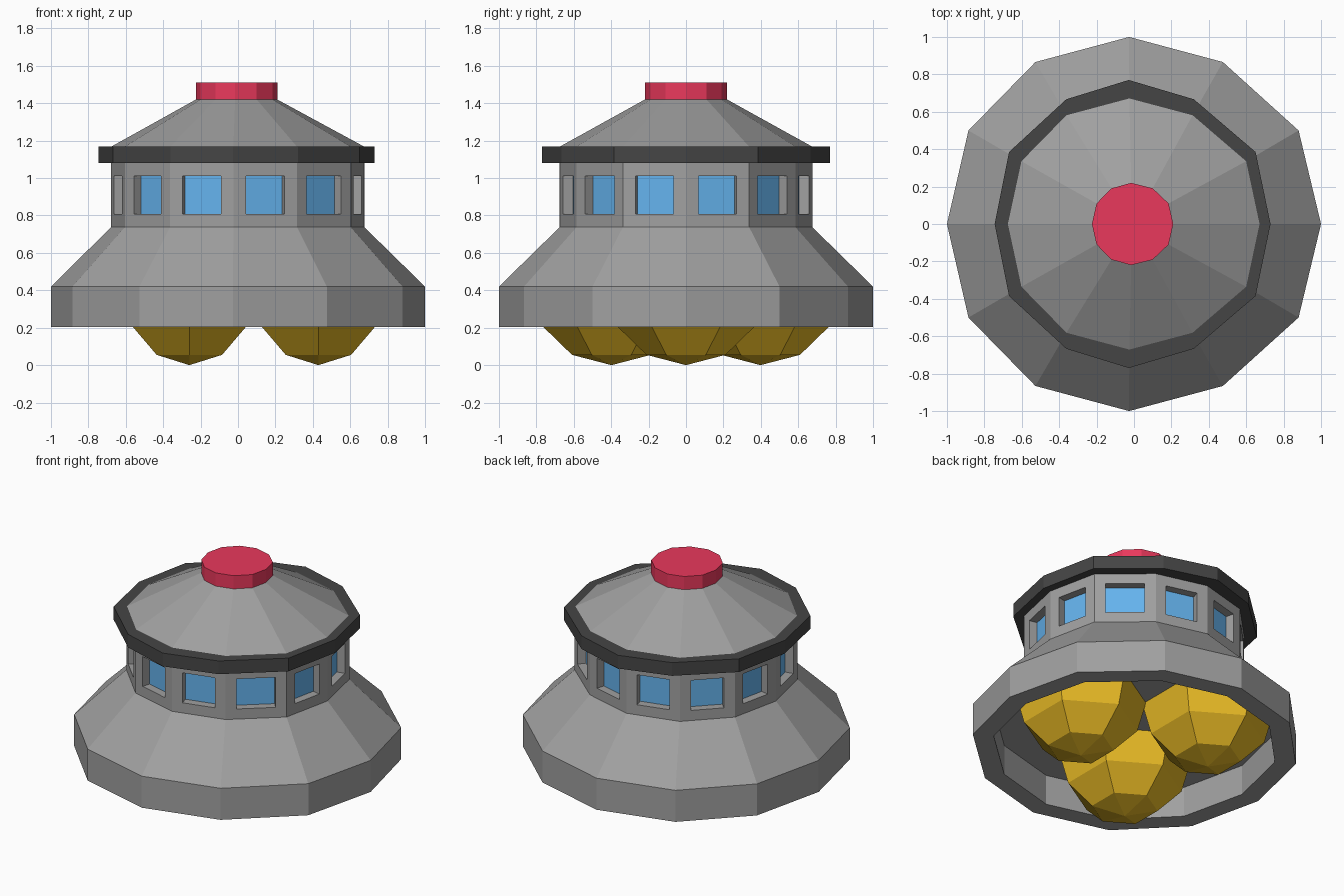
import bpy, bmesh, math

if "Cube" in bpy.data.objects:
    bpy.data.objects.remove(bpy.data.objects["Cube"])


def material(name, rgb):
    m = bpy.data.materials.new(name)
    m.diffuse_color = (*rgb, 1)
    m.use_nodes = True
    m.node_tree.nodes["Principled BSDF"].inputs["Base Color"].default_value = m.diffuse_color
    return m


def finish(name, bm, mat):
    me = bpy.data.meshes.new(name)
    bm.to_mesh(me)
    bm.free()
    ob = bpy.data.objects.new(name, me)
    bpy.context.collection.objects.link(ob)
    me.materials.append(mat)
    return ob


def ring(shape, z, s=1.0):
    """Twelve-sided outline: shape = (y radius, x of the 7 corners from +x round to -x)."""
    r, xs = shape
    corners = xs + xs[-2:0:-1]
    return [(x * s, r * s * math.sin(math.radians(30 * i)), z) for i, x in enumerate(corners)]


def loft(rows, cap_start=False, cap_end=False, closed=False):
    bm = bmesh.new()
    vs = [[bm.verts.new(p) for p in row] for row in rows]
    pairs = list(zip(vs, vs[1:])) + ([(vs[-1], vs[0])] if closed else [])
    for a, b in pairs:
        n = len(a)
        for i in range(n):
            j = (i + 1) % n
            bm.faces.new((a[i], a[j], b[j], b[i]))
    if cap_start:
        bm.faces.new(vs[0][::-1])
    if cap_end:
        bm.faces.new(vs[-1])
    bm.normal_update()
    return bm


grey = material("grey", (0.35, 0.35, 0.35))
dark = material("dark_grey", (0.06, 0.06, 0.06))
blue = material("window_blue", (0.13, 0.45, 0.85))
gold = material("gold", (0.79, 0.48, 0.018))
red = material("red", (0.82, 0.04, 0.107))

SKIRT = (1.0, [1.0, .88, .475, -.026, -.527, -.885, -1.0])
WALL = (.675, [.675, .603, .315, -.025, -.363, -.605, -.678])
EAVE = (.77, [.73, .65, .32, -.028, -.362, -.668, -.745])
CAP = (.22, [.21, .185, .10, -.015, -.12, -.2, -.225])

# flared skirt, hollow underneath
finish("skirt", loft([ring(SKIRT, .41, .87), ring(SKIRT, .205, .87), ring(SKIRT, .205),
                      ring(SKIRT, .42), ring(WALL, .738)], cap_start=True), grey)

# cabin wall: one recessed window per side
bm = loft([ring(WALL, .738), ring(WALL, 1.08)])
sides = bm.faces[:]
bmesh.ops.inset_individual(bm, faces=sides, thickness=.069, depth=0, use_even_offset=True)
bm.normal_update()
bmesh.ops.inset_individual(bm, faces=sides, thickness=0, depth=-.055)
panes = [[v.co.copy() for v in f.verts] for f in sides]
bmesh.ops.delete(bm, geom=sides, context='FACES_ONLY')
finish("cabin_wall", bm, grey)

bm = bmesh.new()
for pane in panes:
    bm.faces.new([bm.verts.new(p) for p in pane])
finish("window_panes", bm, blue)

# dark eave band, roof and red top
finish("eave_band", loft([ring(WALL, 1.08, .98), ring(EAVE, 1.08), ring(EAVE, 1.17),
                          ring(WALL, 1.17, .98)], closed=True), dark)
finish("roof", loft([ring(WALL, 1.168), ring(CAP, 1.42)], cap_end=True), grey)
finish("roof_cap", loft([ring(CAP, 1.42), ring(CAP, 1.51)], True, True), red)

# three low-poly half balls underneath
R = .41
for k in range(3):
    a = math.radians(120 * k)
    bm = bmesh.new()
    bmesh.ops.create_uvsphere(bm, u_segments=6, v_segments=6, radius=R)
    bmesh.ops.delete(bm, geom=[v for v in bm.verts if v.co.z > .01], context='VERTS')
    ob = finish(f"ball_foot_{k + 1}", bm, gold)
    ob.location = (-.03 + .46 * math.cos(a), .46 * math.sin(a), R)
    ob.scale = (.985, 1.03, 1)
